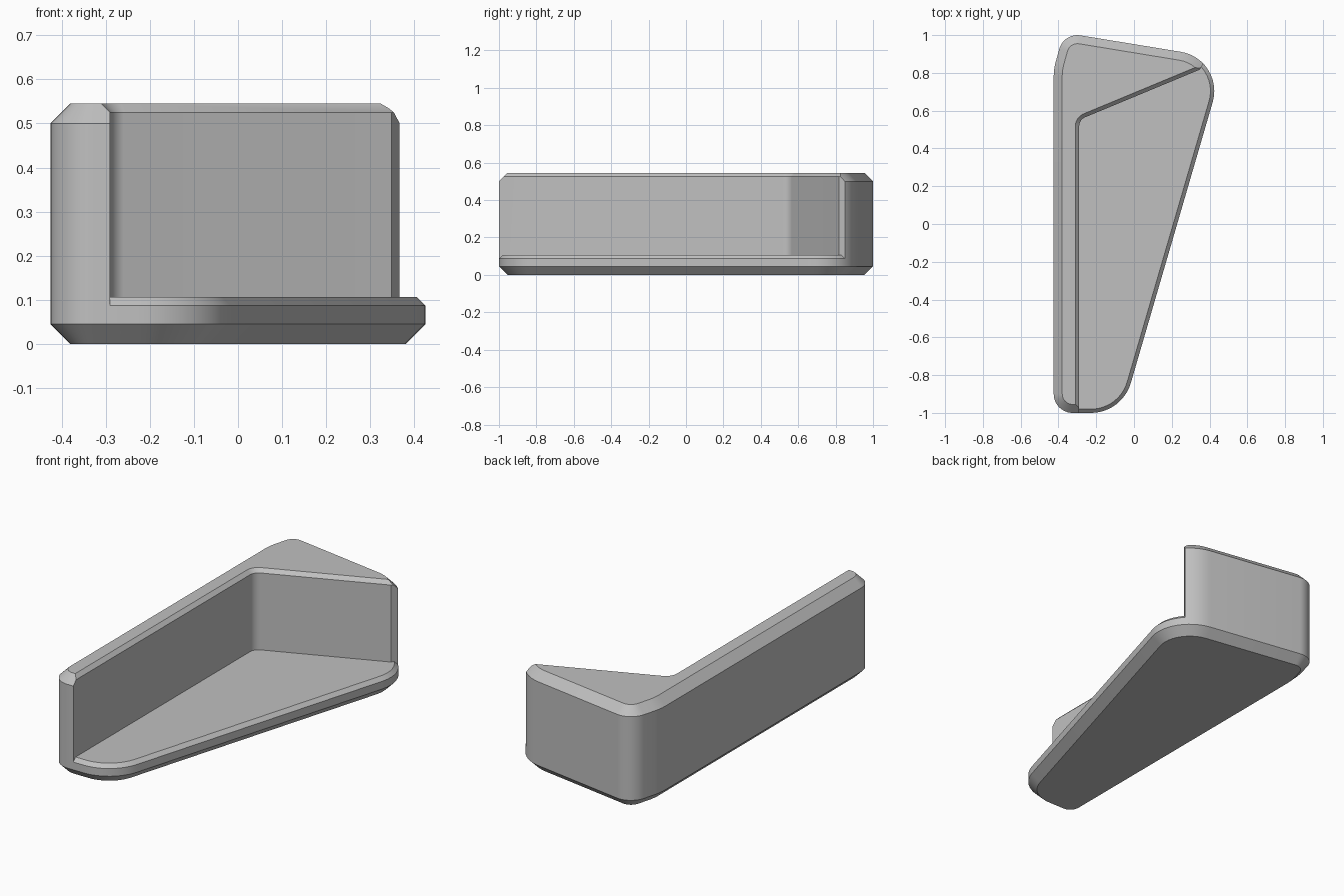
import bpy, bmesh, math
from mathutils import Vector

if "Cube" in bpy.data.objects:
    bpy.data.objects.remove(bpy.data.objects["Cube"])


def rounded(corners, segments=12):
    """Counter-clockwise polygon from (x, y, radius) corners."""
    out = []
    n = len(corners)
    for i, (x, y, r) in enumerate(corners):
        p = Vector((x, y))
        if r == 0:
            out.append(p)
            continue
        a = (Vector(corners[i - 1][:2]) - p).normalized()
        b = (Vector(corners[(i + 1) % n][:2]) - p).normalized()
        half = a.angle(b) / 2
        centre = p + (a + b).normalized() * r / math.sin(half)
        start = p + a * r / math.tan(half) - centre
        end = p + b * r / math.tan(half) - centre
        turn = math.atan2(start.x * end.y - start.y * end.x, start.dot(end))
        for k in range(segments + 1):
            t = turn * k / segments
            c, s = math.cos(t), math.sin(t)
            out.append(centre + Vector((start.x * c - start.y * s,
                                        start.x * s + start.y * c)))
    return out


def inset(points, d):
    """Move every side of the polygon inwards by d."""
    out = []
    n = len(points)
    for i, p in enumerate(points):
        a = (p - points[i - 1]).normalized()
        b = (points[(i + 1) % n] - p).normalized()
        na, nb = Vector((-a.y, a.x)), Vector((-b.y, b.x))
        out.append(p + (na + nb) * d / (1 + na.dot(nb)))
    return out


def loft(name, points, levels):
    """Solid through the outline at each (height, inset) level."""
    bm = bmesh.new()
    rings = [[bm.verts.new((p.x, p.y, z)) for p in inset(points, d)]
             for z, d in levels]
    n = len(points)
    for low, high in zip(rings, rings[1:]):
        for i in range(n):
            j = (i + 1) % n
            bm.faces.new((low[i], low[j], high[j], high[i]))
    bm.faces.new(rings[0][::-1])
    bm.faces.new(rings[-1])
    mesh = bpy.data.meshes.new(name)
    bm.to_mesh(mesh)
    bm.free()
    ob = bpy.data.objects.new(name, mesh)
    bpy.context.collection.objects.link(ob)
    return ob


def activate(ob):
    bpy.ops.object.select_all(action='DESELECT')
    ob.select_set(True)
    bpy.context.view_layer.objects.active = ob


grey = bpy.data.materials.new("light_grey")
grey.diffuse_color = (0.53, 0.53, 0.53, 1)
grey.use_nodes = True
grey.node_tree.nodes["Principled BSDF"].inputs["Base Color"].default_value = grey.diffuse_color

# Tapered footprint shared by the base and the wall
outline = rounded([(-0.425, -1.0, 0.1), (-0.063, -1.0, 0.22),
                   (0.483, 0.873, 0.21), (-0.372, 1.013, 0.1),
                   (-0.425, 0.82, 0.3)])

# Base plate with chamfered bottom and top rims
base = loft("base_plate", outline,
            [(0, 0.045), (0.045, 0), (0.087, 0), (0.107, 0.02)])

# L-shaped wall with a chamfered outer top rim
wall = loft("corner_wall", outline, [(0.087, 0), (0.50, 0), (0.545, 0.045)])

# Open space in front of the wall, flared at the top to chamfer the inner rim
space = rounded([(-0.29, -1.3, 0), (1.2, -1.3, 0), (1.2, 0.951, 0),
                 (0.426, 0.951, 0), (0.348, 0.817, 0), (-0.29, 0.552, 0.05)])
cutter = loft("wall_cutter", space, [(-0.1, 0), (0.525, 0), (0.565, -0.04)])
cutter.hide_render = True

activate(wall)
cut = wall.modifiers.new("cut", 'BOOLEAN')
cut.operation = 'DIFFERENCE'
cut.solver = 'EXACT'
cut.object = cutter
bpy.ops.object.modifier_apply(modifier=cut.name)
bpy.data.objects.remove(cutter)

for ob in (base, wall):
    ob.data.materials.clear()
    ob.data.materials.append(grey)
    activate(ob)
    bpy.ops.object.shade_smooth_by_angle(angle=math.radians(30))
